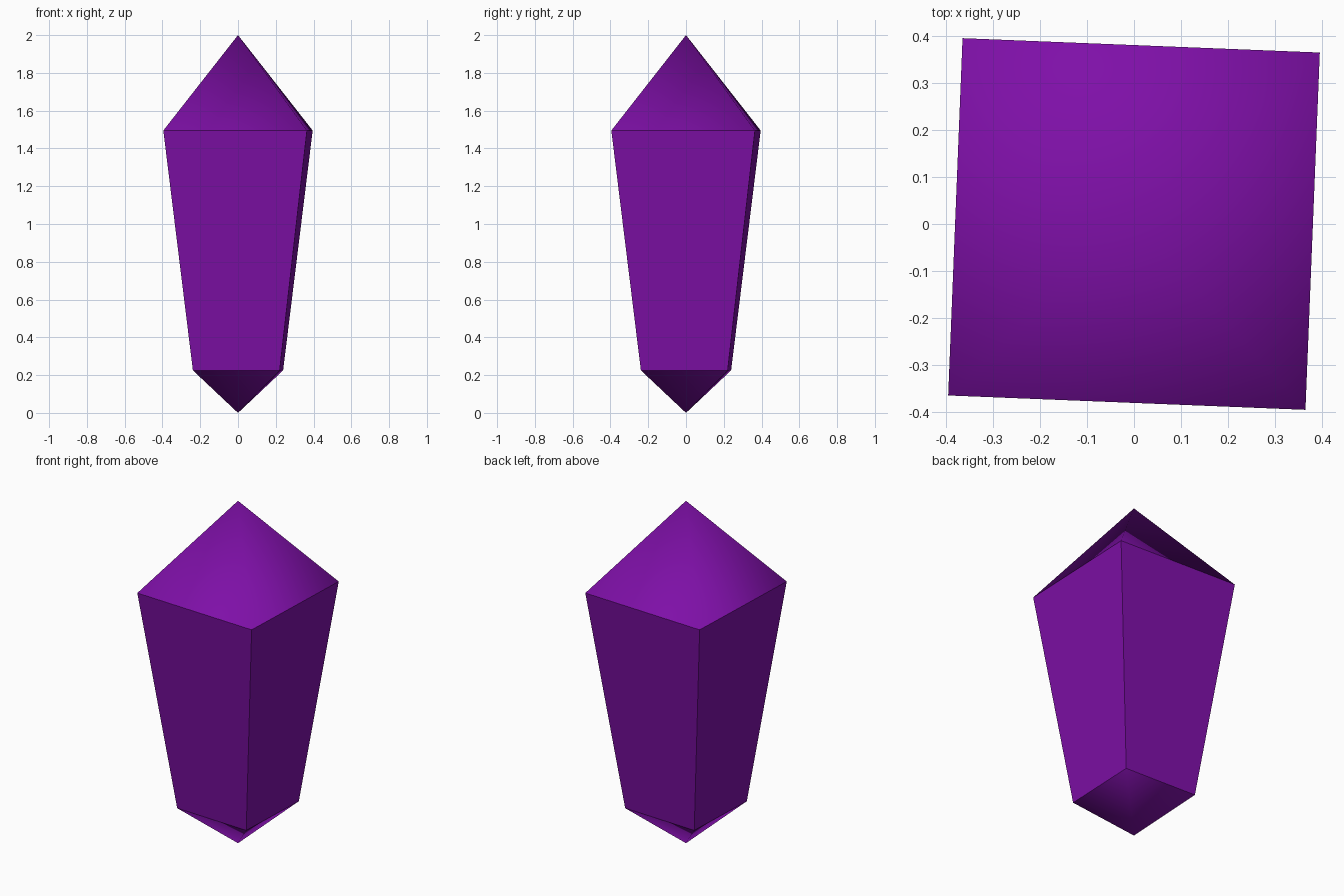
import bpy
import bmesh
import math
from mathutils import Matrix

cube = bpy.data.objects.get("Cube")
if cube:
    bpy.data.objects.remove(cube, do_unlink=True)

# Heights and corner radii of the crystal
SIDES = 4
TURN = math.radians(42.7)
TOP_RADIUS, LOW_RADIUS = 0.538, 0.325
TIP_Z, SHOULDER_Z, WAIST_Z, BASE_Z = 2.0, 1.495, 0.225, 0.0

# Deep purple colour
purple = bpy.data.materials.new("deep_purple")
purple.use_nodes = True
colour = (0.21, 0.005, 0.39, 1.0)
purple.diffuse_color = colour
purple.node_tree.nodes["Principled BSDF"].inputs["Base Color"].default_value = colour


def add_section(bm, low_z, high_z, low_radius, high_radius):
    """Add one open four-sided tapered section between two heights."""
    place = Matrix.Translation((0, 0, (low_z + high_z) / 2)) @ Matrix.Rotation(TURN, 4, "Z")
    bmesh.ops.create_cone(bm, cap_ends=False, segments=SIDES, radius1=low_radius,
                          radius2=high_radius, depth=high_z - low_z, matrix=place)


# Bottom point, tapered shaft and top point, welded into one closed crystal
bm = bmesh.new()
add_section(bm, BASE_Z, WAIST_Z, 0, LOW_RADIUS)
add_section(bm, WAIST_Z, SHOULDER_Z, LOW_RADIUS, TOP_RADIUS)
add_section(bm, SHOULDER_Z, TIP_Z, TOP_RADIUS, 0)
bmesh.ops.remove_doubles(bm, verts=bm.verts, dist=0.001)
bmesh.ops.recalc_face_normals(bm, faces=bm.faces)

# Points are smooth shaded, shaft is flat with crisp borders
for face in bm.faces:
    face.smooth = len(face.verts) == 3
for edge in bm.edges:
    edge.smooth = all(face.smooth for face in edge.link_faces)

mesh = bpy.data.meshes.new("crystal")
bm.to_mesh(mesh)
bm.free()
mesh.materials.append(purple)
crystal = bpy.data.objects.new("crystal", mesh)
bpy.context.collection.objects.link(crystal)
